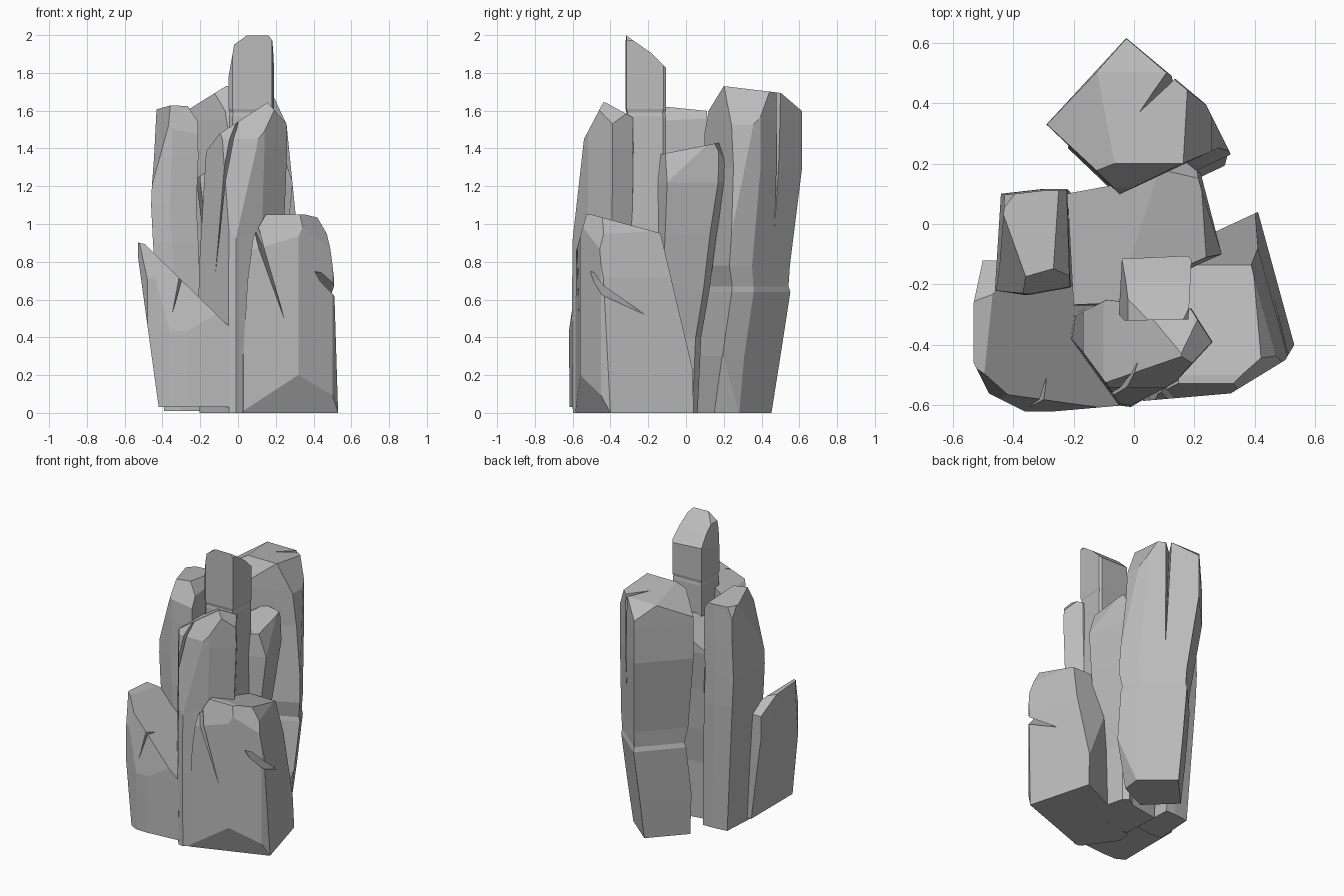
import bpy, bmesh
from mathutils import Vector

cube = bpy.data.objects.get("Cube")
if cube:
    bpy.data.objects.remove(cube, do_unlink=True)

stone = bpy.data.materials.new("grey_stone")
stone.use_nodes = True
grey = (0.5, 0.5, 0.5, 1)
stone.diffuse_color = grey
stone.node_tree.nodes["Principled BSDF"].inputs["Base Color"].default_value = grey


def make_object(name, bm):
    bmesh.ops.recalc_face_normals(bm, faces=bm.faces)
    mesh = bpy.data.meshes.new(name)
    bm.to_mesh(mesh)
    bm.free()
    obj = bpy.data.objects.new(name, mesh)
    bpy.context.scene.collection.objects.link(obj)
    return obj


def column(name, footprint, levels, slices):
    """Loft a footprint through (z, shift x, shift y, scale), then slice by planes."""
    bm = bmesh.new()
    outline = [Vector((x, y, 0)) for x, y in footprint]
    centre = sum(outline, Vector()) / len(outline)
    rings = []
    for z, dx, dy, scale in levels:
        shift = centre + Vector((dx, dy, z))
        rings.append([bm.verts.new(shift + (p - centre) * scale) for p in outline])
    n = len(outline)
    for low, high in zip(rings, rings[1:]):
        for i in range(n):
            j = (i + 1) % n
            bm.faces.new((low[i], low[j], high[j], high[i]))
    bm.faces.new(rings[0])
    bm.faces.new(rings[-1])
    bmesh.ops.triangulate(bm, faces=bm.faces)
    for point, normal in slices:
        geom = bm.verts[:] + bm.edges[:] + bm.faces[:]
        bmesh.ops.bisect_plane(bm, geom=geom, plane_co=point, plane_no=normal, clear_outer=True)
        bmesh.ops.holes_fill(bm, edges=[e for e in bm.edges if e.is_boundary])
    bmesh.ops.remove_doubles(bm, verts=bm.verts, dist=0.001)
    obj = make_object(name, bm)
    obj.data.materials.append(stone)
    return obj


def crack(target, mouth, tip, side, inward):
    """Carve a wedge that is widest at the mouth and closes at the tip."""
    bm = bmesh.new()
    mouth, tip, side, inward = map(Vector, (mouth, tip, side, inward))
    out = inward * -0.6
    for p in (mouth + side + out, mouth - side + out, mouth + inward, tip, tip + out,
              mouth + (mouth - tip) * 0.3 + out):
        bm.verts.new(p)
    bmesh.ops.convex_hull(bm, input=bm.verts)
    cutter = make_object("crack_cutter", bm)
    cutter.hide_render = True
    mod = target.modifiers.new("crack", "BOOLEAN")
    mod.operation, mod.solver, mod.object = "DIFFERENCE", "EXACT", cutter
    bpy.context.view_layer.update()
    graph = bpy.context.evaluated_depsgraph_get()
    carved = bpy.data.meshes.new_from_object(target.evaluated_get(graph))
    target.modifiers.clear()
    target.data = carved
    bpy.data.objects.remove(cutter, do_unlink=True)


# Leaning back column with a waist groove
back = column(
    "back_column",
    [(0, .09), (.32, .24), (.26, .36), (.02, .56), (-.22, .3)],
    [(0, -.02, -.07, .85), (.3, -.01, -.05, .96), (.64, 0, 0, .97), (.67, 0, 0, .93),
     (.78, 0, -.01, 1), (1.3, -.04, .03, 1.1), (1.55, -.04, .03, 1.1), (1.76, -.04, .03, 1.07)],
    [((0, .2, 1.73), (0, .12, 1)), ((0, .08, 1.38), (0, -.22, .04)),
     ((0, .12, 1.6), (0, -.13, .08)), ((0, .6, 1.61), (0, .6, .7)),
     ((-.24, .3, 1.62), (-.5, 0, .8)), ((.2, .3, 1.65), (.15, 0, .07)),
     ((.26, .3, 1.5), (.3, 0, .03)), ((.25, .22, .14), (.8, -.1, -.25))])
crack(back, (.13, .5, 1.7), (.13, .47, .98), (.022, -.02, 0), (-.12, -.14, 0))

# Core mass between the columns
column(
    "core_column",
    [(-.22, .1), (-.2, -.27), (0, -.27), (.2, -.14), (.29, -.1), (.22, .17), (.17, .21),
     (.08, .15)],
    [(0, -.05, -.08, .7), (.4, -.04, -.07, .74), (.65, -.02, -.04, .8), (.95, 0, -.02, .88),
     (1.22, 0, 0, 1), (1.45, -.01, .01, .97)],
    [((.1, .17, 1.43), (0, -.2, 1)), ((0, 0, 1.38), (-.5, 0, .8)),
     ((.28, 0, 1.25), (.9, 0, .3)), ((.15, .19, 1.38), (.2, .8, .4))])

# Tall spire
column(
    "tall_spire",
    [(-.05, -.3), (-.03, -.32), (.18, -.315), (.19, -.12), (.18, -.105), (-.04, -.115)],
    [(.1, 0, 0, .98), (1.57, 0, 0, .98), (1.59, 0, 0, .95), (1.61, 0, 0, 1), (2.03, 0, 0, 1)],
    [((0, -.32, 2), (0, .07, .1)), ((0, -.11, 1.83), (0, .1, .1)),
     ((-.05, 0, 1.78), (-.17, 0, .03)), ((.05, -.3, 2), (-.05, 0, .07)),
     ((.16, -.3, 2), (.04, 0, .03))])

# Left-hand column
column(
    "side_column",
    [(-.45, -.22), (-.35, -.235), (-.21, -.21), (-.22, .115), (-.3, .115), (-.43, .1)],
    [(.01, .04, 0, .85), (.9, 0, 0, 1), (1.1, -.01, 0, 1), (1.35, 0, 0, 1), (1.64, 0, 0, .97)],
    [((0, .1, 1.6), (0, .1, 1)), ((-.4, -.24, 1.52), (.06, -.2, .1)),
     ((-.45, 0, 1.5), (-.3, -.1, .08)), ((-.23, 0, 1.57), (.3, 0, .2)),
     ((-.45, .08, 1.5), (-.5, .4, .2))])

# Front centre column
front = column(
    "front_column",
    [(-.01, -.605), (-.05, -.6), (-.21, -.38), (-.2, -.3), (-.1, -.25), (.18, -.28),
     (.25, -.39), (.13, -.52)],
    [(0, 0, 0, .97), (.5, 0, 0, 1), (.95, 0, 0, .97), (1.4, .01, 0, 1), (1.68, .01, 0, .98)],
    [((.15, -.43, 1.64), (-.19, 0, .29)), ((-.2, -.4, .87), (-.58, 0, .035)),
     ((0, -.6, .92), (0, -.53, .06)), ((.15, -.44, 1.64), (0, -.19, .1)),
     ((.16, -.4, 1.64), (.09, 0, .08)), ((.15, -.42, 1.64), (0, .06, .11)),
     ((-.15, -.35, 1.41), (-.2, 0, .15))])
crack(front, (-.02, -.52, 1.5), (-.12, -.5, .73), (.018, .01, 0), (.04, .1, 0))

# Front right block
block = column(
    "low_front_block",
    [(.53, -.4), (.41, .04), (0, -.15), (.01, -.55), (.03, -.585), (.32, -.56), (.5, -.45)],
    [(0, 0, 0, 1), (1.05, 0, 0, 1)],
    [((.53, -.4, 0), (.44, .12, .02)), ((.5, -.4, .7), (.44, .12, .07)),
     ((.46, -.4, .95), (.2, .05, .12)), ((.01, 0, 0), (-.7, 0, .04)),
     ((.05, 0, .7), (-.23, 0, .03)), ((.08, 0, .93), (-.09, 0, .05)),
     ((0, 0, .38), (0, .55, .13)), ((0, -.13, .95), (0, .1, .37)),
     ((0, -.57, .9), (0, -.14, .04)), ((.42, -.5, .92), (.5, -.5, .25)),
     ((.53, -.4, 0), (.036, -.1, -.042))])
crack(block, (.1, -.56, .96), (.25, -.57, .48), (.02, 0, .01), (.03, .12, 0))
crack(block, (.44, -.49, .72), (.46, -.22, .52), (0, .01, .035), (-.13, .1, 0))

# Front left block with a sloping top
wedge = column(
    "sloping_front_block",
    [(-.5, -.12), (-.53, -.26), (-.53, -.46), (-.48, -.56), (-.36, -.62), (-.27, -.62),
     (-.04, -.6), (-.04, -.12)],
    [(.03, 0, 0, .98), (.43, 0, 0, 1), (.92, 0, 0, 1)],
    [((-.42, 0, .03), (-.8, 0, -.11)), ((-.46, 0, .86), (.4, 0, .41)),
     ((-.5, -.42, .89), (.2, .05, .7)), ((-.46, -.2, .84), (0, .5, .6)),
     ((0, -.62, .43), (0, -.42, .06)), ((-.45, -.58, .7), (-.3, -.5, .15))])
crack(wedge, (-.3, -.57, .72), (-.35, -.61, .52), (.015, 0, .01), (.01, .07, -.04))
